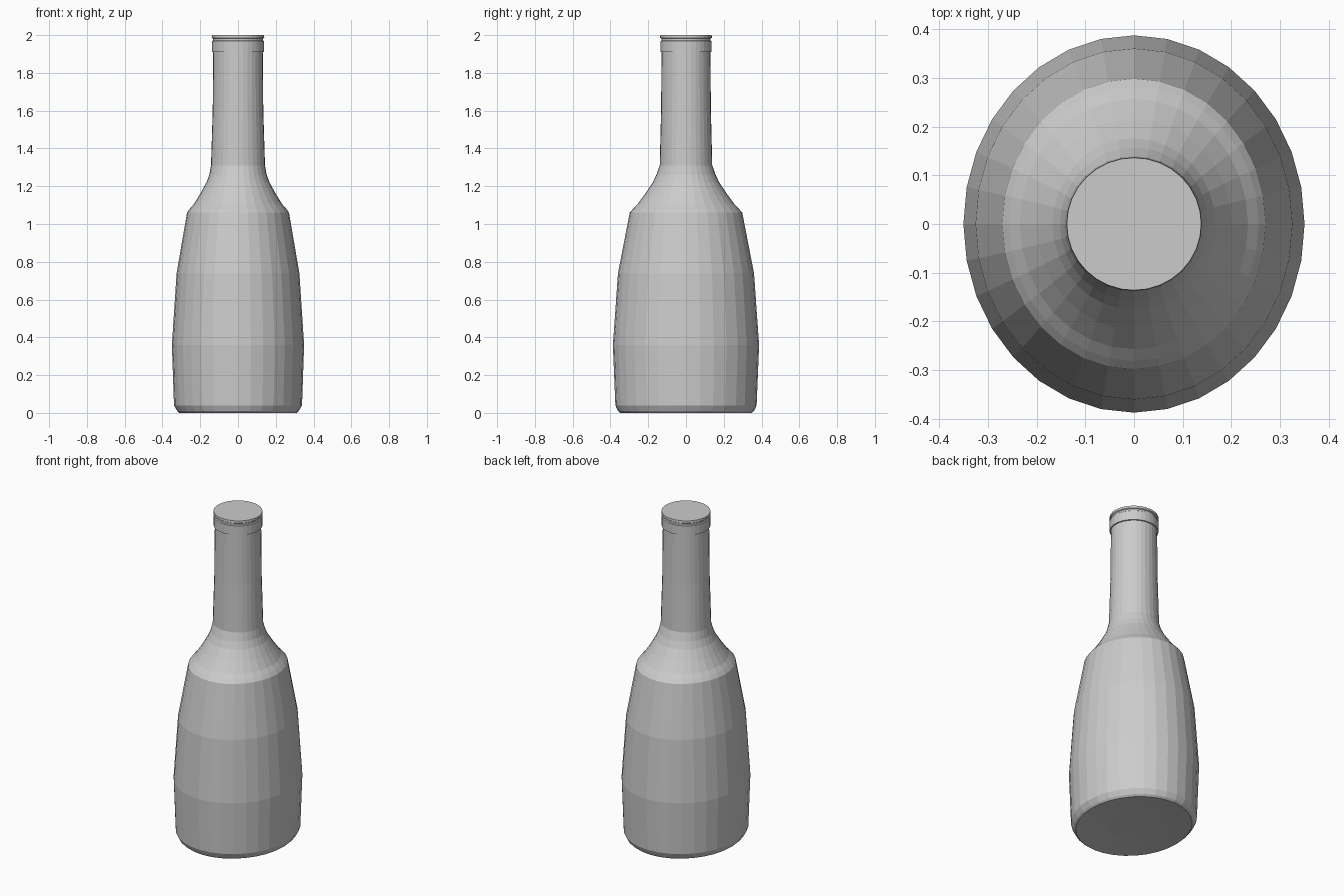
import bpy, bmesh, math

SIDES = 32


def lathe(name, rings):
    """Loft elliptical rings (z, x radius, y radius) and cap both ends."""
    bm = bmesh.new()
    loops = []
    for z, rx, ry in rings:
        loops.append([bm.verts.new((rx * math.cos(2 * math.pi * i / SIDES),
                                    ry * math.sin(2 * math.pi * i / SIDES), z))
                      for i in range(SIDES)])
    for a, b in zip(loops, loops[1:]):
        for i in range(SIDES):
            j = (i + 1) % SIDES
            bm.faces.new((a[i], a[j], b[j], b[i]))
    bm.faces.new(loops[0][::-1])
    bm.faces.new(loops[-1])
    bmesh.ops.recalc_face_normals(bm, faces=bm.faces)
    mesh = bpy.data.meshes.new(name)
    bm.to_mesh(mesh)
    bm.free()
    obj = bpy.data.objects.new(name, mesh)
    bpy.context.collection.objects.link(obj)
    return obj


# Bottle: shallow base recess, oval body, shoulder, neck and grooved lip
lathe("bottle", [
    # base
    (0.012, 0.14, 0.155), (0.008, 0.22, 0.245), (0.0, 0.312, 0.348),
    (0.01, 0.322, 0.36), (0.04, 0.339, 0.374),
    # body
    (0.36, 0.35, 0.387), (0.74, 0.325, 0.36), (1.06, 0.27, 0.298),
    # shoulder
    (1.08, 0.256, 0.281), (1.105, 0.234, 0.257), (1.16, 0.2, 0.216),
    (1.22, 0.167, 0.176), (1.26, 0.152, 0.157), (1.31, 0.143, 0.139),
    # neck
    (1.60, 0.134, 0.132), (1.91, 0.131, 0.129),
    # lip
    (1.911, 0.138, 0.136), (1.968, 0.138, 0.136), (1.972, 0.133, 0.131),
    (1.982, 0.133, 0.131), (1.986, 0.139, 0.137), (2.0, 0.138, 0.136),
])
